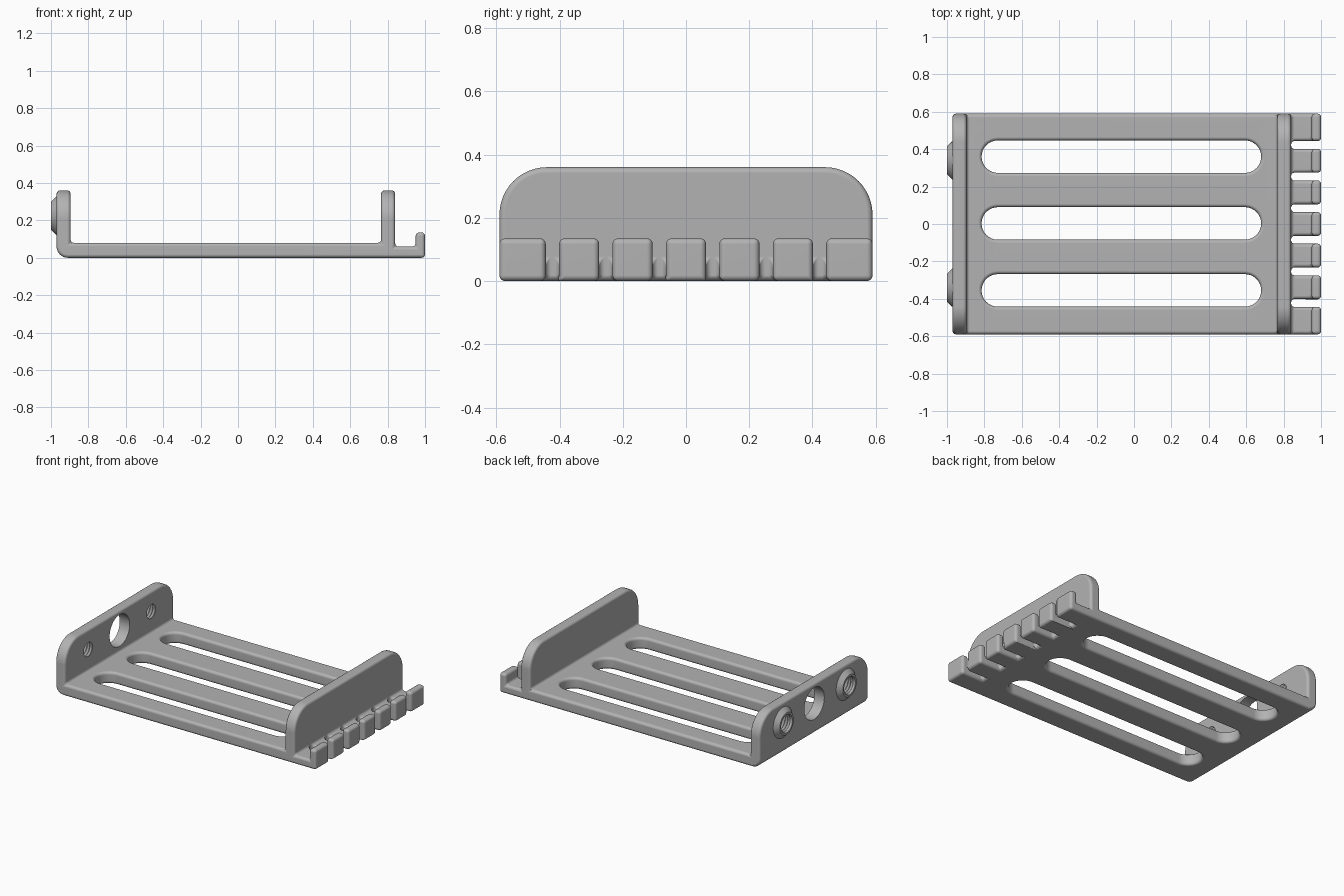
import bpy, bmesh
from math import sin, cos, pi, radians
from mathutils import Vector

if "Cube" in bpy.data.objects:
    bpy.data.objects.remove(bpy.data.objects["Cube"])

HALF_Y, TOP = 0.59, 0.36
grey = bpy.data.materials.new("Grey plastic")
grey.use_nodes = True
COLOUR = (0.45, 0.45, 0.45, 1)
grey.diffuse_color = COLOUR
grey.node_tree.nodes["Principled BSDF"].inputs["Base Color"].default_value = COLOUR


def arc(cx, cy, r, start, end, n=12):
    return [(cx + r * cos(radians(start + (end - start) * i / n)),
             cy + r * sin(radians(start + (end - start) * i / n))) for i in range(n + 1)]


def finish(name, bm):
    bmesh.ops.recalc_face_normals(bm, faces=bm.faces)
    mesh = bpy.data.meshes.new(name)
    bm.to_mesh(mesh)
    bm.free()
    obj = bpy.data.objects.new(name, mesh)
    bpy.context.collection.objects.link(obj)
    mesh.materials.append(grey)
    return obj


def add_prism(bm, outline, axis, lo, hi):
    """Extrude a 2D outline along one axis (the other two keep their order)."""
    def place(p, d):
        co = list(p)
        co.insert("xyz".index(axis), d)
        return co
    face = bm.faces.new([bm.verts.new(place(p, lo)) for p in outline])
    moved = bmesh.ops.extrude_face_region(bm, geom=[face])["geom"]
    step = Vector(place((0, 0), hi - lo))
    bmesh.ops.translate(bm, vec=step, verts=[v for v in moved if isinstance(v, bmesh.types.BMVert)])


def add_lathe(bm, profile, y, z, n=40):
    """Closed solid turned around an axis parallel to x; profile is (x, radius)."""
    rings = [[bm.verts.new((x, y + r * cos(2 * pi * k / n), z + r * sin(2 * pi * k / n)))
              for k in range(n)] for x, r in profile]
    for a, b in zip(rings, rings[1:]):
        for k in range(n):
            j = (k + 1) % n
            bm.faces.new((a[k], a[j], b[j], b[k]))
    bm.faces.new(rings[0])
    bm.faces.new(rings[-1])


def boolean(obj, tool, operation):
    mod = obj.modifiers.new(operation, 'BOOLEAN')
    mod.object, mod.operation, mod.solver = tool, operation, 'EXACT'
    bake(obj)
    bpy.data.objects.remove(tool)


def bake(obj):
    bpy.context.view_layer.update()
    graph = bpy.context.evaluated_depsgraph_get()
    mesh = bpy.data.meshes.new_from_object(obj.evaluated_get(graph))
    obj.modifiers.clear()
    obj.data = mesh


# Tray section: back wall, floor, front wall and hook lip in one outline
section = arc(-0.91, 0.06, 0.06, 180, 270, 8) + [
    (1, 0), (1, 0.135), (0.95, 0.135), (0.95, 0.06), (0.84, 0.06), (0.84, 0.5),
    (0.765, 0.5), (0.765, 0.08), (-0.895, 0.08), (-0.895, 0.5), (-0.97, 0.5)]
bm = bmesh.new()
add_prism(bm, section, 'y', -0.7, 0.7)
tray = finish("bracket_tray", bm)

# Rounded end shape shared by both walls
R = 0.15
bm = bmesh.new()
add_prism(bm, arc(HALF_Y - R, TOP - R, R, 0, 90) + arc(R - HALF_Y, TOP - R, R, 90, 180)
          + [(-HALF_Y, -0.1), (HALF_Y, -0.1)], 'x', -1.2, 1.2)
boolean(tray, finish("wall_shape", bm), 'INTERSECT')

# Long floor slots and the gaps between hooks
bm = bmesh.new()
r = 0.087
for y in (-0.355, 0.003, 0.36):
    add_prism(bm, arc(0.68 - r, y, r, -90, 90, 16) + arc(-0.815 + r, y, r, 90, 270, 16),
              'z', -0.1, 0.2)
for i in range(6):
    y = (i - 2.5) * 0.169
    add_prism(bm, [(0.84, y - 0.021), (1.1, y - 0.021), (1.1, y + 0.021), (0.84, y + 0.021)],
              'z', -0.1, 0.3)
boolean(tray, finish("slot_cutter", bm), 'DIFFERENCE')

# Merge flat seams, then round all edges
bm = bmesh.new()
bm.from_mesh(tray.data)
bmesh.ops.remove_doubles(bm, verts=bm.verts, dist=0.0001)
bmesh.ops.dissolve_limit(bm, angle_limit=radians(1), verts=bm.verts, edges=bm.edges)
bm.to_mesh(tray.data)
bm.free()
bevel = tray.modifiers.new("round_edges", 'BEVEL')
bevel.width, bevel.segments = 0.018, 4
bevel.limit_method, bevel.angle_limit = 'ANGLE', radians(40)
bevel.use_clamp_overlap = False
bake(tray)

# Conical screw bosses on the outside of the back wall
HOLE_Z, SCREW_Y = 0.225, 0.34
bm = bmesh.new()
for y in (-SCREW_Y, SCREW_Y):
    add_lathe(bm, [(-1, 0.075), (-0.968, 0.106), (-0.94, 0.106)], y, HOLE_Z)
boolean(tray, finish("screw_bosses", bm), 'UNION')

# Threaded screw holes and the plain centre hole
thread = [(-1.02, 0.064), (-0.995, 0.06)]
thread += [(-0.985 + 0.01 * i, 0.047 if i % 2 else 0.058) for i in range(12)]
bm = bmesh.new()
for y in (-SCREW_Y, SCREW_Y):
    add_lathe(bm, thread, y, HOLE_Z)
add_lathe(bm, [(-1.1, 0.108), (-0.8, 0.108)], 0, HOLE_Z, 48)
boolean(tray, finish("hole_cutter", bm), 'DIFFERENCE')

# Smooth shading with crisp flats
bpy.ops.object.select_all(action='DESELECT')
tray.select_set(True)
bpy.context.view_layer.objects.active = tray
bpy.ops.object.shade_smooth_by_angle(angle=radians(30))
weighted = tray.modifiers.new("flat_normals", 'WEIGHTED_NORMAL')
weighted.keep_sharp = True
